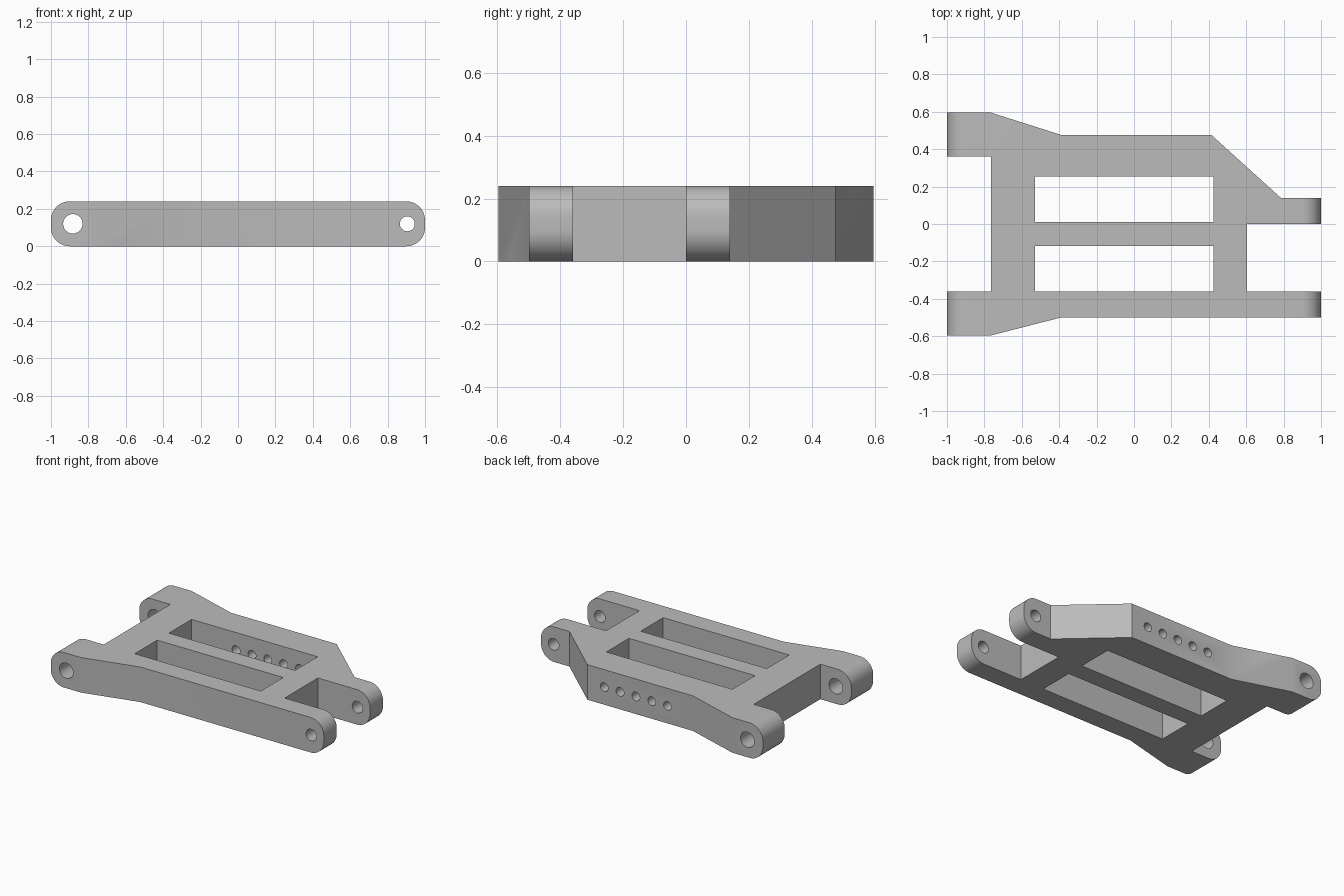
import bpy
import bmesh
import math
from mathutils import Matrix, Vector

if "Cube" in bpy.data.objects:
    bpy.data.objects.remove(bpy.data.objects["Cube"], do_unlink=True)

HEIGHT = 0.24
MID = HEIGHT / 2
END_RADIUS = 0.1

grey = bpy.data.materials.new("satin grey")
grey.use_nodes = True
colour = (0.5, 0.5, 0.5, 1)
grey.diffuse_color = colour
grey.node_tree.nodes["Principled BSDF"].inputs["Base Color"].default_value = colour


def prism(name, points, offset):
    """Extrude a closed polygon along an offset vector."""
    bm = bmesh.new()
    face = bm.faces.new([bm.verts.new(p) for p in points])
    ext = bmesh.ops.extrude_face_region(bm, geom=[face])
    moved = [v for v in ext["geom"] if isinstance(v, bmesh.types.BMVert)]
    bmesh.ops.translate(bm, vec=Vector(offset), verts=moved)
    bmesh.ops.recalc_face_normals(bm, faces=bm.faces)
    return add_object(name, bm)


def add_object(name, bm):
    mesh = bpy.data.meshes.new(name)
    bm.to_mesh(mesh)
    bm.free()
    mesh.materials.append(grey)
    obj = bpy.data.objects.new(name, mesh)
    bpy.context.collection.objects.link(obj)
    return obj


def box(name, x0, x1, y0, y1):
    corners = [(x0, y0, -0.1), (x1, y0, -0.1), (x1, y1, -0.1), (x0, y1, -0.1)]
    return prism(name, corners, (0, 0, HEIGHT + 0.2))


def drill(name, x, y, radius, length):
    """Cylinder lying along y at mid height."""
    bm = bmesh.new()
    place = Matrix.Translation((x, y, MID)) @ Matrix.Rotation(math.pi / 2, 4, "X")
    bmesh.ops.create_cone(bm, cap_ends=True, segments=32, radius1=radius,
                          radius2=radius, depth=length, matrix=place)
    return add_object(name, bm)


def cut(target, cutter, operation="DIFFERENCE"):
    mod = target.modifiers.new(cutter.name, "BOOLEAN")
    mod.operation = operation
    mod.solver = "EXACT"
    mod.object = cutter
    bpy.context.view_layer.objects.active = target
    bpy.ops.object.modifier_apply(modifier=mod.name)
    bpy.data.objects.remove(cutter, do_unlink=True)


# Arm plate with four lugs, from its plan outline
outline = [(-1, -.597), (-.77, -.597), (-.39, -.5), (1, -.5), (1, -.36),
           (.605, -.36), (.605, 0), (1, 0), (1, .14), (.785, .14),
           (.415, .475), (-.385, .475), (-.77, .597), (-1, .597),
           (-1, .36), (-.765, .36), (-.765, -.36), (-1, -.36)]
arm = prism("suspension_arm", [(x, y, 0) for x, y in outline], (0, 0, HEIGHT))

# Rounded lug ends
side = []
for i, (sx, sz) in enumerate([(1, 1), (-1, 1), (-1, -1), (1, -1)]):
    for k in range(13):
        a = (i + k / 12) * math.pi / 2
        side.append((sx * (1 - END_RADIUS) + END_RADIUS * math.cos(a), -0.8,
                     MID + sz * (MID - END_RADIUS) + END_RADIUS * math.sin(a)))
cut(arm, prism("rounded_side", side, (0, 1.6, 0)), "INTERSECT")

# Long window slots
for y0, y1 in [(-.36, -.117), (.01, .255)]:
    cut(arm, box("slot", -.53, .425, y0, y1))

# Hinge pin holes through the lugs
cut(arm, drill("inner_pin", -.883, 0, .052, 1.6))
cut(arm, drill("outer_pin", .905, 0, .04, 1.6))

# Row of mounting holes in the rear rail
for i in range(5):
    cut(arm, drill("mount_hole", .287 - .12 * i, .38, .03, .4))

# Smooth the curved surfaces, keep the edges crisp
bpy.ops.object.select_all(action="DESELECT")
arm.select_set(True)
bpy.context.view_layer.objects.active = arm
bpy.ops.object.shade_smooth_by_angle(angle=math.radians(30))
